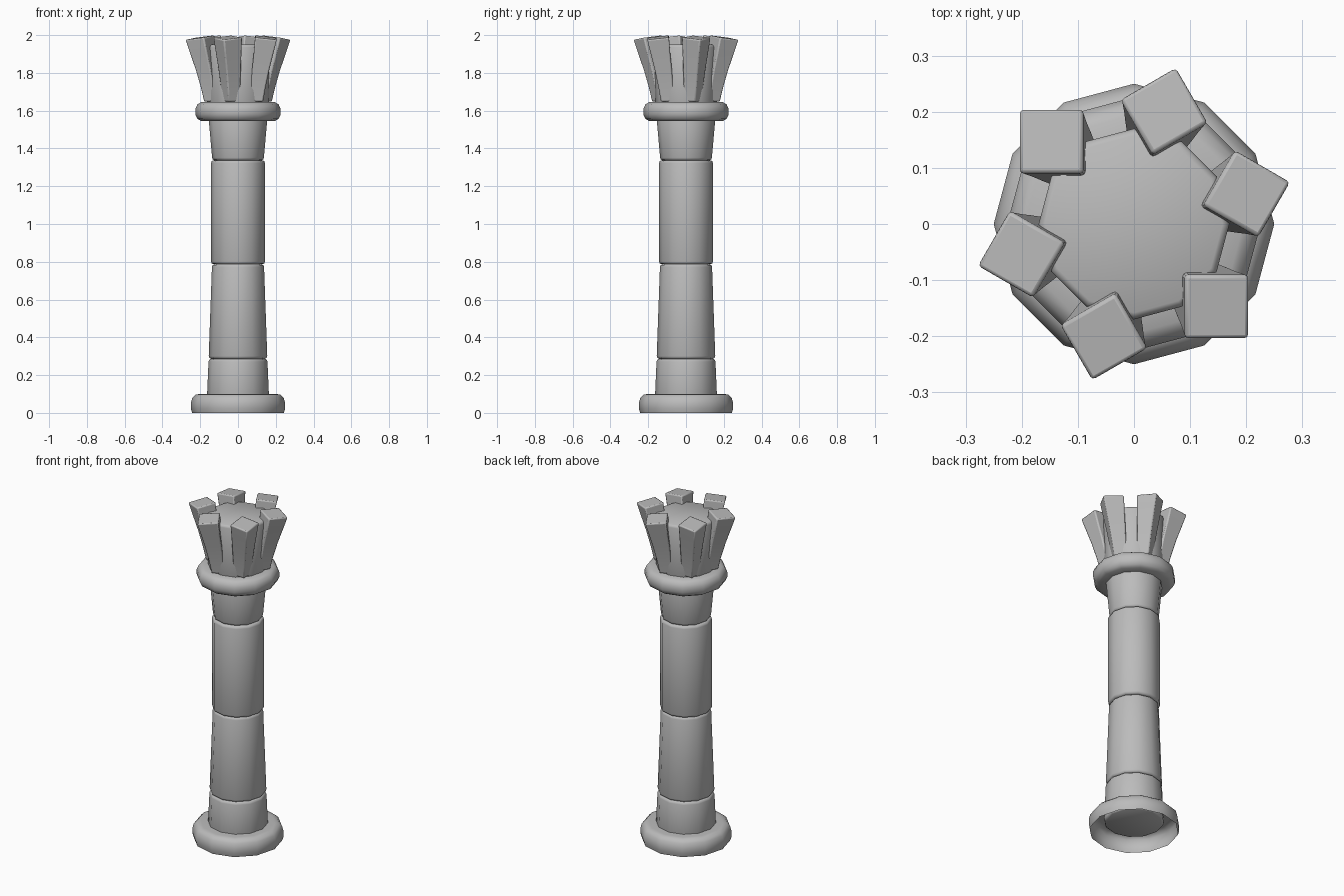
import bpy, bmesh
from math import sin, cos, pi, radians

cube = bpy.data.objects.get("Cube")
if cube:
    bpy.data.objects.remove(cube, do_unlink=True)

SIDES = 12

stone = bpy.data.materials.new("grey stone")
stone.use_nodes = True
grey = (0.5, 0.5, 0.5, 1)
stone.diffuse_color = grey
stone.node_tree.nodes["Principled BSDF"].inputs["Base Color"].default_value = grey


def finish(name, bm, angle):
    bmesh.ops.recalc_face_normals(bm, faces=bm.faces)
    mesh = bpy.data.meshes.new(name)
    bm.to_mesh(mesh)
    bm.free()
    mesh.materials.append(stone)
    obj = bpy.data.objects.new(name, mesh)
    bpy.context.collection.objects.link(obj)
    bpy.ops.object.select_all(action="DESELECT")
    obj.select_set(True)
    bpy.context.view_layer.objects.active = obj
    bpy.ops.object.shade_smooth_by_angle(angle=radians(angle))
    return obj


def loft(bm, rings, closed=False, caps=True):
    """Skin a list of point rings, optionally joining last to first."""
    loops = [[bm.verts.new(p) for p in ring] for ring in rings]
    pairs = list(zip(loops, loops[1:]))
    if closed:
        pairs.append((loops[-1], loops[0]))
    for low, high in pairs:
        n = len(low)
        for i in range(n):
            j = (i + 1) % n
            bm.faces.new((low[i], low[j], high[j], high[i]))
    if caps and not closed:
        bm.faces.new(loops[0][::-1])
        bm.faces.new(loops[-1])


def lathe(name, profile, closed=False, caps=True):
    bm = bmesh.new()
    turn = [2 * pi * i / SIDES for i in range(SIDES)]
    rings = [[(r * cos(a), r * sin(a), z) for a in turn] for r, z in profile]
    loft(bm, rings, closed, caps)
    return finish(name, bm, 50)


def drum(name, r0, z0, r1, z1, edge=0.012):
    """Tapered stone drum with softened rims."""
    return lathe(name, [(r0 - edge, z0), (r0 - edge * 0.3, z0 + edge * 0.4), (r0, z0 + edge * 1.2),
                        (r1, z1 - edge * 1.2), (r1 - edge * 0.3, z1 - edge * 0.4), (r1 - edge, z1)])


# Hollow foot ring, open underneath
lathe("foot_ring", [(0.243, 0), (0.25, 0.025), (0.25, 0.05), (0.242, 0.08),
                    (0.225, 0.097), (0.2, 0.1), (0.15, 0.1)], caps=False)

# Shaft drums
drum("lower_drum", 0.165, 0.05, 0.156, 0.286)
drum("lower_shaft", 0.155, 0.286, 0.138, 0.787)
drum("upper_shaft", 0.143, 0.787, 0.143, 1.337)
drum("neck_drum", 0.137, 1.337, 0.158, 1.6)

# Rounded collar
lathe("collar", [(0.13, 1.545), (0.195, 1.545), (0.215, 1.557), (0.226, 1.58), (0.226, 1.61),
                 (0.215, 1.633), (0.195, 1.645), (0.13, 1.645)], closed=True)

# Core inside the crown
drum("crown_core", 0.163, 1.62, 0.17, 1.95)

# Flaring crown prongs: radius, half diagonal, height, tilt of each section
SECTIONS = [(0.140, 0.048, 1.648, 0), (0.150, 0.055, 1.72, 0.03), (0.170, 0.064, 1.82, 0.06),
            (0.192, 0.073, 1.91, 0.1), (0.209, 0.081, 1.987, 0.15)]
for k in range(6):
    a = radians(15 + 60 * k)
    bm = bmesh.new()
    rings = []
    for r, d, z, tilt in SECTIONS:
        corners = [(r + d, 0), (r, d), (r - d, 0), (r, -d)]
        rings.append([(u * cos(a) - v * sin(a), u * sin(a) + v * cos(a), z - tilt * (u - r))
                      for u, v in corners])
    loft(bm, rings)
    prong = finish(f"crown_prong_{k + 1}", bm, 40)
    bevel = prong.modifiers.new("soft edges", "BEVEL")
    bevel.width = 0.007
    bevel.segments = 2
    bevel.limit_method = "ANGLE"
    bevel.angle_limit = radians(40)
